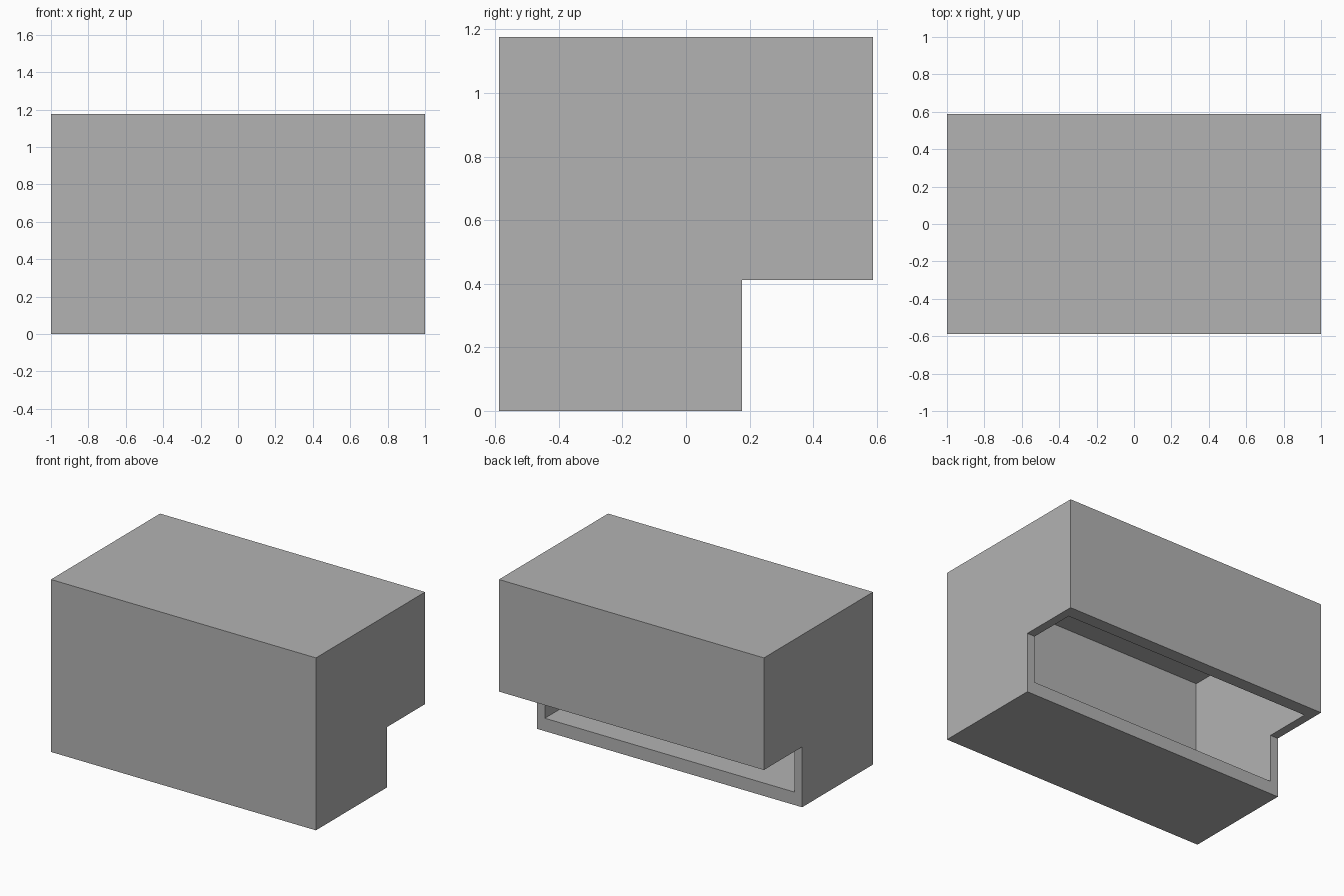
import bpy, bmesh

old = bpy.data.objects.get("Cube")
if old:
    bpy.data.objects.remove(old, do_unlink=True)

U = 1 / 17  # design module: the shell is 34 x 20 x 20 modules

grey = bpy.data.materials.new("plain_grey")
grey.use_nodes = True
grey.diffuse_color = (0.45, 0.45, 0.45, 1)
grey.node_tree.nodes["Principled BSDF"].inputs["Base Color"].default_value = (0.45, 0.45, 0.45, 1)


def prism(name, profile, half_width):
    """Extrude a y-z profile along x, centred on x = 0."""
    bm = bmesh.new()
    face = bm.faces.new([bm.verts.new((-half_width * U, y * U, z * U)) for y, z in profile])
    extruded = bmesh.ops.extrude_face_region(bm, geom=[face])["geom"]
    moved = [v for v in extruded if isinstance(v, bmesh.types.BMVert)]
    bmesh.ops.translate(bm, verts=moved, vec=(2 * half_width * U, 0, 0))
    bmesh.ops.recalc_face_normals(bm, faces=bm.faces)
    mesh = bpy.data.meshes.new(name)
    bm.to_mesh(mesh)
    bm.free()
    mesh.materials.append(grey)
    obj = bpy.data.objects.new(name, mesh)
    bpy.context.collection.objects.link(obj)
    return obj


# Outer shell with a notch along the lower back
shell = prism("shell", [(-10, 0), (3, 0), (3, 7), (10, 7), (10, 20), (-10, 20)], 17)

# Inner cavity, which breaks through both notch faces
cavity = prism("cavity_cutter", [(-9, 1.5), (8.5, 1.5), (8.5, 18.5), (-9, 18.5)], 16)
cavity.hide_render = True

cut = shell.modifiers.new("hollow", "BOOLEAN")
cut.operation = "DIFFERENCE"
cut.solver = "EXACT"
cut.object = cavity

# Bake the cut and drop the cutter
bpy.context.view_layer.objects.active = shell
bpy.ops.object.modifier_apply(modifier=cut.name)
bpy.data.objects.remove(cavity, do_unlink=True)
